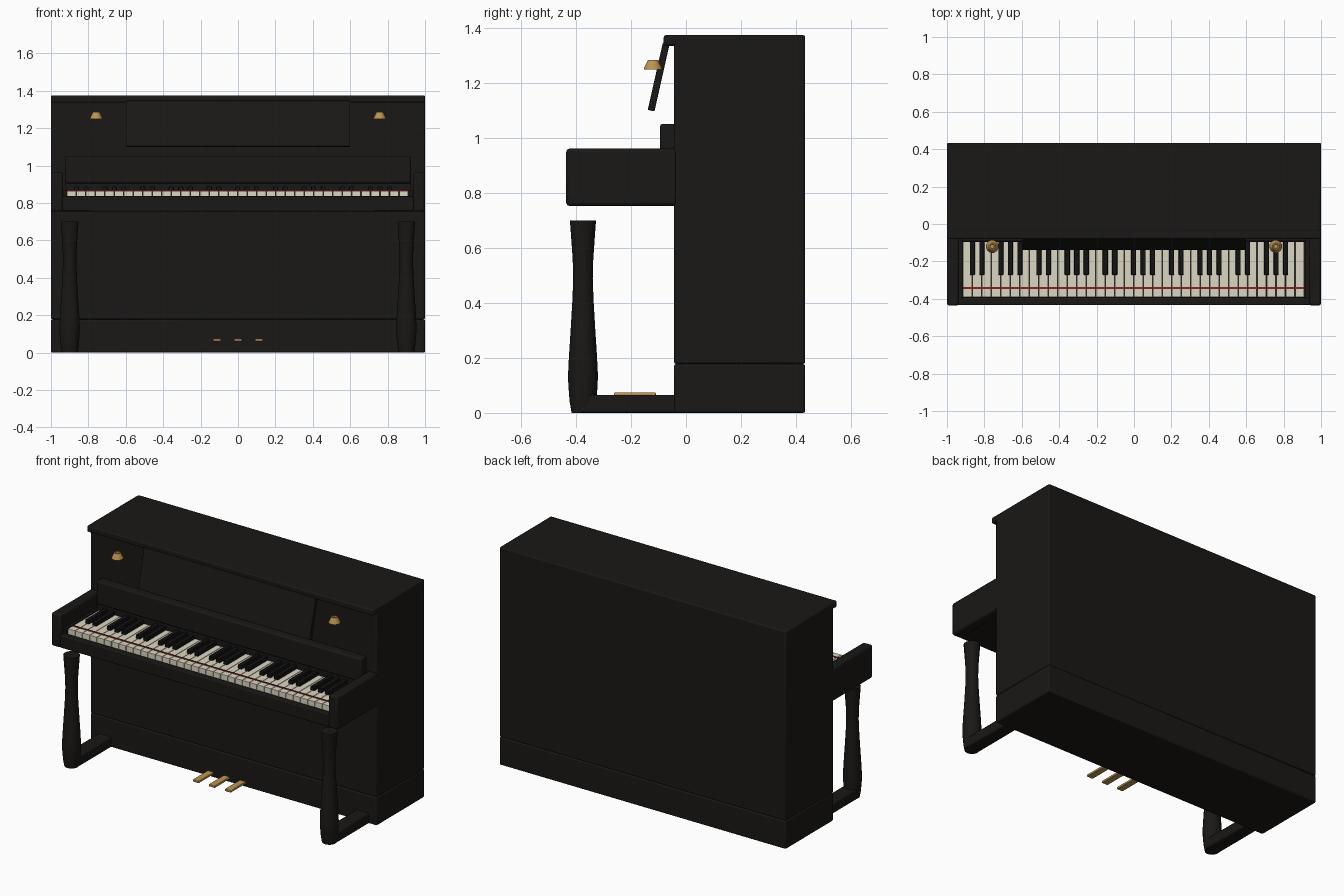
import bpy, math
from mathutils import Matrix

if "Cube" in bpy.data.objects:
    bpy.data.objects.remove(bpy.data.objects["Cube"])


def material(name, rgb):
    m = bpy.data.materials.new(name)
    m.diffuse_color = (*rgb, 1)
    m.use_nodes = True
    m.node_tree.nodes["Principled BSDF"].inputs["Base Color"].default_value = m.diffuse_color
    return m


BLACK = material("black lacquer", (0.010, 0.009, 0.008))
EBONY = material("ebony", (0.006, 0.006, 0.006))
IVORY = material("ivory", (0.72, 0.68, 0.54))
BRASS = material("brass", (0.50, 0.30, 0.08))
RED = material("red felt", (0.25, 0.015, 0.015))


def finish(ob, name, mat, bevel=0.0, segments=2):
    ob.name = name
    ob.data.materials.append(mat)
    if bevel:
        b = ob.modifiers.new("bevel", 'BEVEL')
        b.width, b.segments = bevel, segments
        b.limit_method = 'ANGLE'
    bpy.ops.object.shade_smooth_by_angle(angle=math.radians(35))
    return ob


def box(name, x, y, z, mat=BLACK, bevel=0.0):
    """Box from its (min, max) extent on every axis."""
    bpy.ops.mesh.primitive_cube_add(size=1)
    ob = bpy.context.object
    size = Matrix.Diagonal((x[1] - x[0], y[1] - y[0], z[1] - z[0], 1))
    ob.data.transform(size)
    ob.location = [(a[0] + a[1]) / 2 for a in (x, y, z)]
    return finish(ob, name, mat, bevel)


def lathe(name, profile, centre, sides, mat):
    """Capped solid of revolution from (radius, height) points."""
    n = len(profile)
    verts, faces = [], []
    for r, z in profile:
        for i in range(sides):
            a = 2 * math.pi * (i + 0.5) / sides
            verts.append((r * math.cos(a), r * math.sin(a), z))
    for k in range(n - 1):
        for i in range(sides):
            j = (i + 1) % sides
            faces.append((k * sides + i, k * sides + j,
                          (k + 1) * sides + j, (k + 1) * sides + i))
    faces.append(tuple(reversed(range(sides))))
    faces.append(tuple(range((n - 1) * sides, n * sides)))
    me = bpy.data.meshes.new(name)
    me.from_pydata(verts, [], faces)
    ob = bpy.data.objects.new(name, me)
    bpy.context.collection.objects.link(ob)
    bpy.ops.object.select_all(action='DESELECT')
    bpy.context.view_layer.objects.active = ob
    ob.select_set(True)
    ob.location = centre
    return finish(ob, name, mat)


# Cabinet, base and lid lip
box("cabinet", (-1, 1), (-0.044, 0.434), (0.178, 1.375), bevel=0.008)
box("base", (-1, 1), (-0.044, 0.434), (0, 0.178), bevel=0.008)
box("lid_lip", (-1, 1), (-0.081, -0.03), (1.336, 1.375), bevel=0.008)

# Key bed, front rail and fallboard
box("key_bed", (-0.94, 0.94), (-0.425, -0.03), (0.757, 0.825))
box("key_slip", (-0.94, 0.94), (-0.434, -0.394), (0.755, 0.836), bevel=0.006)
box("fallboard", (-0.925, 0.925), (-0.095, -0.03), (0.905, 1.052), bevel=0.01)
box("key_back_rail", (-0.925, 0.925), (-0.085, -0.03), (0.82, 0.91))

# Music desk, leaning from the lid lip forward to its lower edge
top, low = (-0.072, 1.345), (-0.127, 1.1)
length = math.hypot(top[0] - low[0], top[1] - low[1])
desk = box("music_desk", (-0.6, 0.6), (-0.0125, 0.0125), (-length / 2, length / 2), bevel=0.003)
desk.location = (0, (top[0] + low[0]) / 2, (top[1] + low[1]) / 2)
desk.rotation_euler.x = -math.atan2(top[0] - low[0], top[1] - low[1])

# Parts on both sides: arms, key blocks, legs, feet and brass cups
leg_profile = [(0.042, 0), (0.049, 0.04), (0.054, 0.10), (0.055, 0.14), (0.052, 0.20),
               (0.045, 0.31), (0.039, 0.41), (0.036, 0.49), (0.038, 0.56),
               (0.043, 0.63), (0.048, 0.70)]
cup_profile = [(0.035, 0), (0.034, 0.005), (0.019, 0.035), (0.013, 0.035), (0.011, 0.027)]
for s, side in ((-1, "left"), (1, "right")):
    box(side + "_arm", sorted((s * 0.935, s)), (-0.436, -0.03), (0.753, 0.962), bevel=0.012)
    box(side + "_key_block", sorted((s * 0.918, s * 0.94)), (-0.40, -0.05), (0.80, 0.868))
    lathe(side + "_leg", leg_profile, (s * 0.9, -0.375, 0), 20, BLACK)
    box(side + "_foot", sorted((s * 0.855, s * 0.945)), (-0.39, -0.03), (0, 0.065), bevel=0.008)
    lathe(side + "_brass_cup", cup_profile, (s * 0.758, -0.12, 1.25), 12, BRASS)

# Pedals
for i, name in enumerate(("left", "middle", "right")):
    x = (i - 1) * 0.112
    box(name + "_pedal", (x - 0.021, x + 0.021), (-0.262, -0.11), (0.06, 0.074), BRASS, 0.003)

# Keyboard: 36 white keys, black keys in groups of two and three
COUNT, X0, X1 = 36, -0.915, 0.912
pitch = (X1 - X0) / COUNT
for i in range(COUNT):
    x = X0 + i * pitch
    box(f"white_key_{i + 1}", (x + 0.002, x + pitch - 0.002), (-0.39, -0.06),
        (0.82, 0.865), IVORY)
    if i and i % 7 in (1, 2, 4, 5, 6):
        box(f"black_key_{i}", (x - 0.0135, x + 0.0135), (-0.272, -0.06),
            (0.85, 0.889), EBONY, 0.003)
box("red_felt_strip", (X0, X1), (-0.347, -0.337), (0.86, 0.869), RED)
